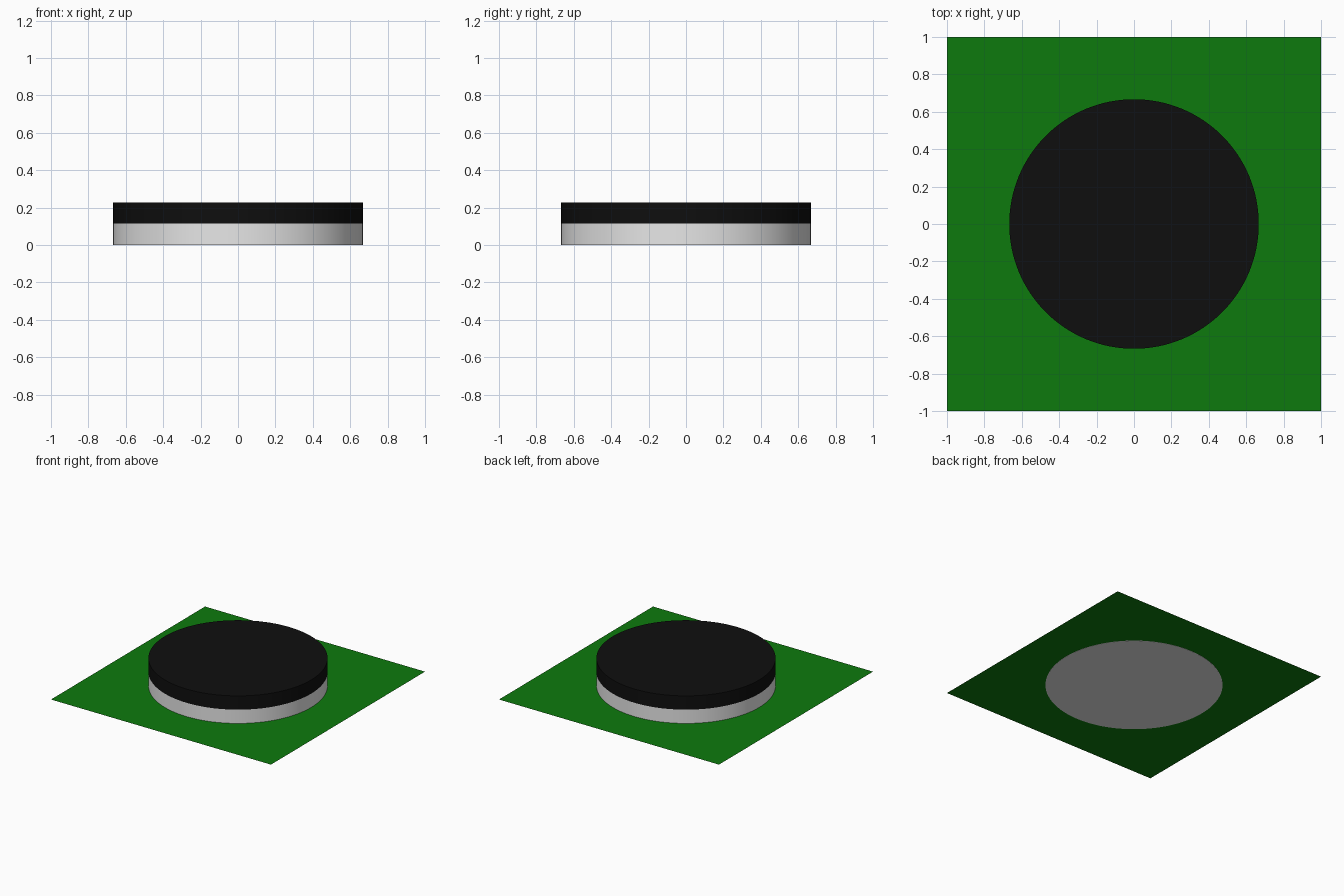
import bpy

RADIUS = 0.667
SPLIT = 0.114
TOP = 0.227

cube = bpy.data.objects.get("Cube")
if cube:
    bpy.data.objects.remove(cube, do_unlink=True)


def make_material(name, rgb):
    mat = bpy.data.materials.new(name)
    mat.use_nodes = True
    color = (*rgb, 1)
    mat.diffuse_color = color
    mat.node_tree.nodes["Principled BSDF"].inputs["Base Color"].default_value = color
    return mat


def make_disc(name, bottom, top, mat):
    bpy.ops.mesh.primitive_cylinder_add(
        vertices=128, radius=RADIUS, depth=top - bottom,
        location=(0, 0, (bottom + top) / 2))
    disc = bpy.context.object
    disc.name = name
    disc.data.materials.append(mat)
    bpy.ops.object.shade_smooth_by_angle()


green = make_material("green", (0.004, 0.195, 0.004))
white = make_material("white", (0.89, 0.89, 0.89))
black = make_material("black", (0.0045, 0.0045, 0.0045))

# Square base sheet, a hair above the disc underside so the faces do not overlap
bpy.ops.mesh.primitive_plane_add(size=2, location=(0, 0, 0.001))
base = bpy.context.object
base.name = "base_sheet"
base.data.materials.append(green)

# Two-tone round piece: white lower half, black upper half
make_disc("lower_disc", 0, SPLIT, white)
make_disc("upper_disc", SPLIT, TOP, black)
